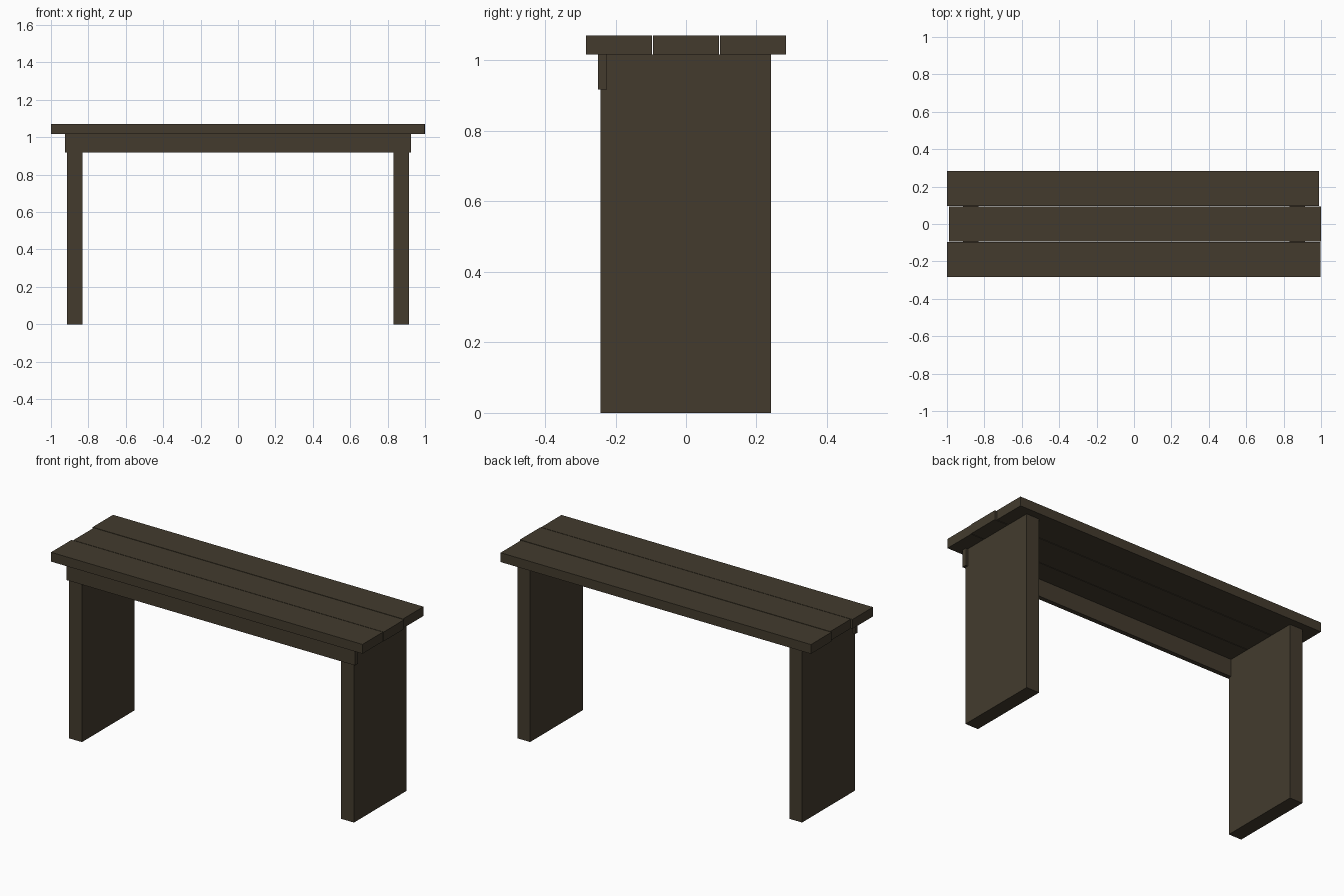
import bpy

if "Cube" in bpy.data.objects:
    bpy.data.objects.remove(bpy.data.objects["Cube"])

wood = bpy.data.materials.new("dark brown wood")
wood.diffuse_color = (0.056, 0.044, 0.027, 1)
wood.use_nodes = True
wood.node_tree.nodes["Principled BSDF"].inputs["Base Color"].default_value = wood.diffuse_color


def board(name, x, y, z):
    """Box spanning the given (min, max) ranges."""
    lo, hi = zip(x, y, z)
    bpy.ops.mesh.primitive_cube_add(size=1, location=[(a + b) / 2 for a, b in zip(lo, hi)])
    ob = bpy.context.object
    ob.name = name
    ob.scale = [b - a for a, b in zip(lo, hi)]
    bpy.ops.object.transform_apply(location=False, rotation=False, scale=True)
    ob.data.materials.append(wood)
    return ob


# Seat: three planks with slightly uneven ends and narrow gaps
planks = [("front", -1.0, 0.997, -0.284), ("middle", -0.99, 1.0, -0.094), ("back", -1.0, 0.99, 0.097)]
for label, x0, x1, y0 in planks:
    board(label + "_seat_plank", (x0, x1), (y0, y0 + 0.187), (1.017, 1.071))

# Slab legs at both ends
for label, x in (("left", -0.872), ("right", 0.872)):
    board(label + "_leg", (x - 0.041, x + 0.041), (-0.242, 0.241), (0, 1.017))

# Apron rail under the front edge, let into the legs
board("front_apron", (-0.926, 0.926), (-0.25, -0.224), (0.917, 1.017))
